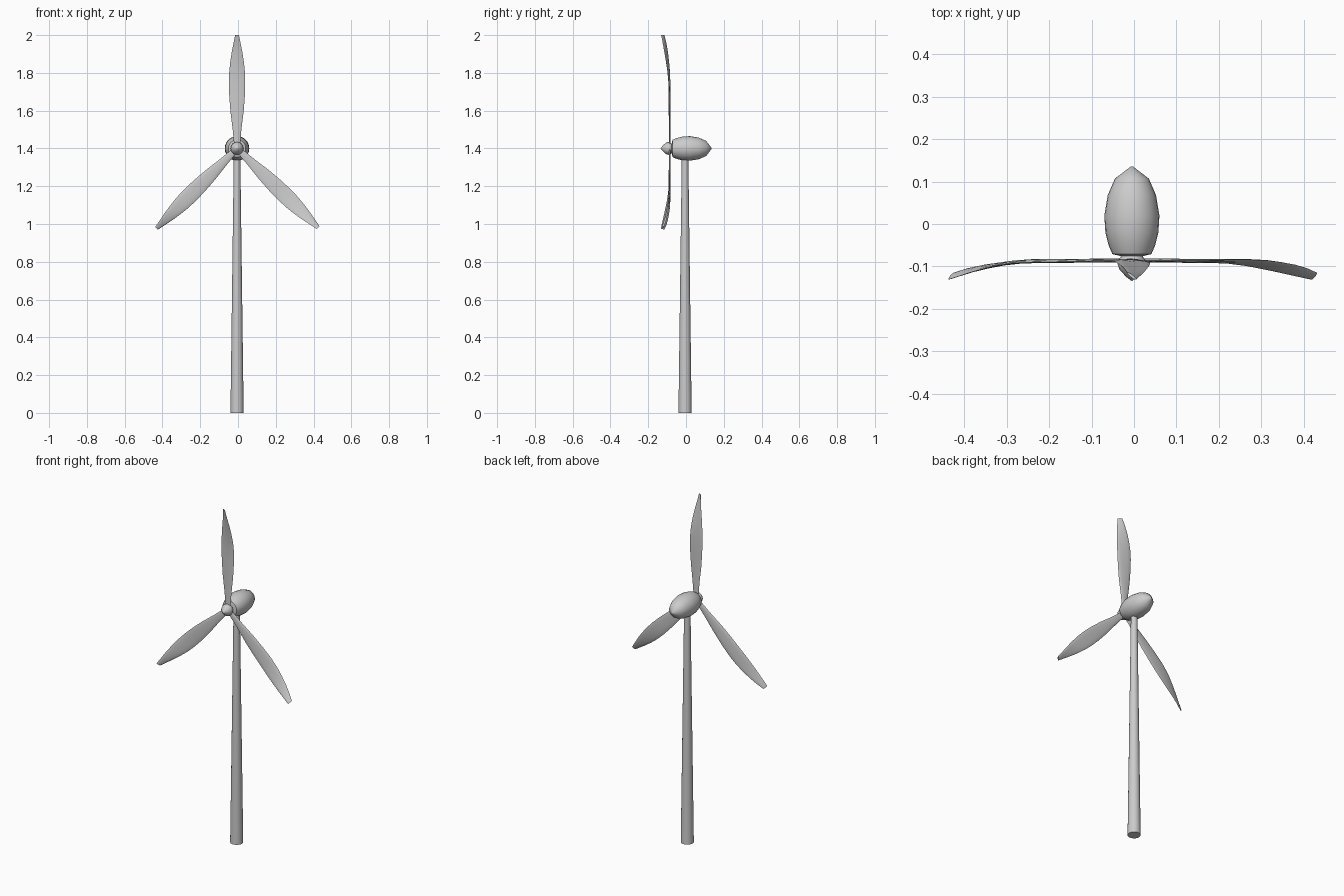
import bpy, bmesh
from math import sin, cos, pi, radians
from mathutils import Matrix, Vector

if "Cube" in bpy.data.objects:
    bpy.data.objects.remove(bpy.data.objects["Cube"])

CX, HUB_Z = -0.005, 1.40


def loft(name, rings, matrix=Matrix(), angle=30):
    """Skin a list of equal-sized closed rings and cap both ends."""
    bm = bmesh.new()
    loops = [[bm.verts.new(p) for p in ring] for ring in rings]
    n = len(loops[0])
    for a, b in zip(loops, loops[1:]):
        for i in range(n):
            j = (i + 1) % n
            bm.faces.new((a[i], a[j], b[j], b[i]))
    bm.faces.new(loops[0])
    bm.faces.new(loops[-1])
    bmesh.ops.remove_doubles(bm, verts=bm.verts, dist=1e-5)
    bmesh.ops.recalc_face_normals(bm, faces=bm.faces)
    bm.transform(matrix)
    mesh = bpy.data.meshes.new(name)
    bm.to_mesh(mesh)
    bm.free()
    obj = bpy.data.objects.new(name, mesh)
    bpy.context.collection.objects.link(obj)
    bpy.context.view_layer.objects.active = obj
    obj.select_set(True)
    bpy.ops.object.shade_smooth_by_angle(angle=radians(angle))
    obj.select_set(False)
    return obj


def lathe(name, profile, n, matrix):
    """Revolve (height, radius) pairs around the local z axis."""
    rings = [[Vector((r * cos(2 * pi * i / n), r * sin(2 * pi * i / n), h))
              for i in range(n)] for h, r in profile]
    return loft(name, rings, matrix, 40)


# Tapered tower
lathe("tower", [(0, 0.035), (1.38, 0.017)], 24,
      Matrix.Translation((CX, -0.005, 0)))

# Nacelle and nose cone, both turned along the y axis (local z -> -y)
axis = Matrix.Translation((CX, 0, HUB_Z)) @ Matrix.Rotation(pi / 2, 4, 'X')
lathe("nacelle", [(-0.136, 0.002), (-0.107, 0.04), (-0.068, 0.057), (-0.02, 0.065),
                  (0.02, 0.0625), (0.05, 0.055), (0.071, 0.046), (0.077, 0.02)], 24, axis)
lathe("nose_cone", [(0.07, 0.022), (0.083, 0.03), (0.093, 0.034), (0.108, 0.029),
                    (0.125, 0.013), (0.134, 0.001)], 16, axis)

# Blade stations: radius, chord, forward offset y, twist in degrees
STATIONS = [(0.01, 0.030, -0.086, 0), (0.10, 0.046, -0.086, 1), (0.20, 0.071, -0.087, 3),
            (0.28, 0.083, -0.087, 4), (0.35, 0.087, -0.088, 5), (0.41, 0.083, -0.092, 8),
            (0.46, 0.073, -0.098, 12), (0.51, 0.059, -0.105, 18),
            (0.56, 0.041, -0.114, 28), (0.60, 0.026, -0.123, 38)]


def blade_section(r, chord, y, twist, n=12):
    c, s = cos(radians(twist)), sin(radians(twist))
    thick = 0.0095 - 0.005 * r
    ring = []
    for i in range(n):
        u, v = chord / 2 * cos(2 * pi * i / n), thick / 2 * sin(2 * pi * i / n)
        ring.append(Vector((u * c + v * s, y - u * s + v * c, r)))
    return ring


# Three blades around the hub
for side, deg in (("top", 0), ("right", 134.3), ("left", -134.8)):
    place = Matrix.Translation((CX, 0, HUB_Z)) @ Matrix.Rotation(radians(deg), 4, 'Y')
    loft("blade_" + side, [blade_section(*st) for st in STATIONS], place, 50)
